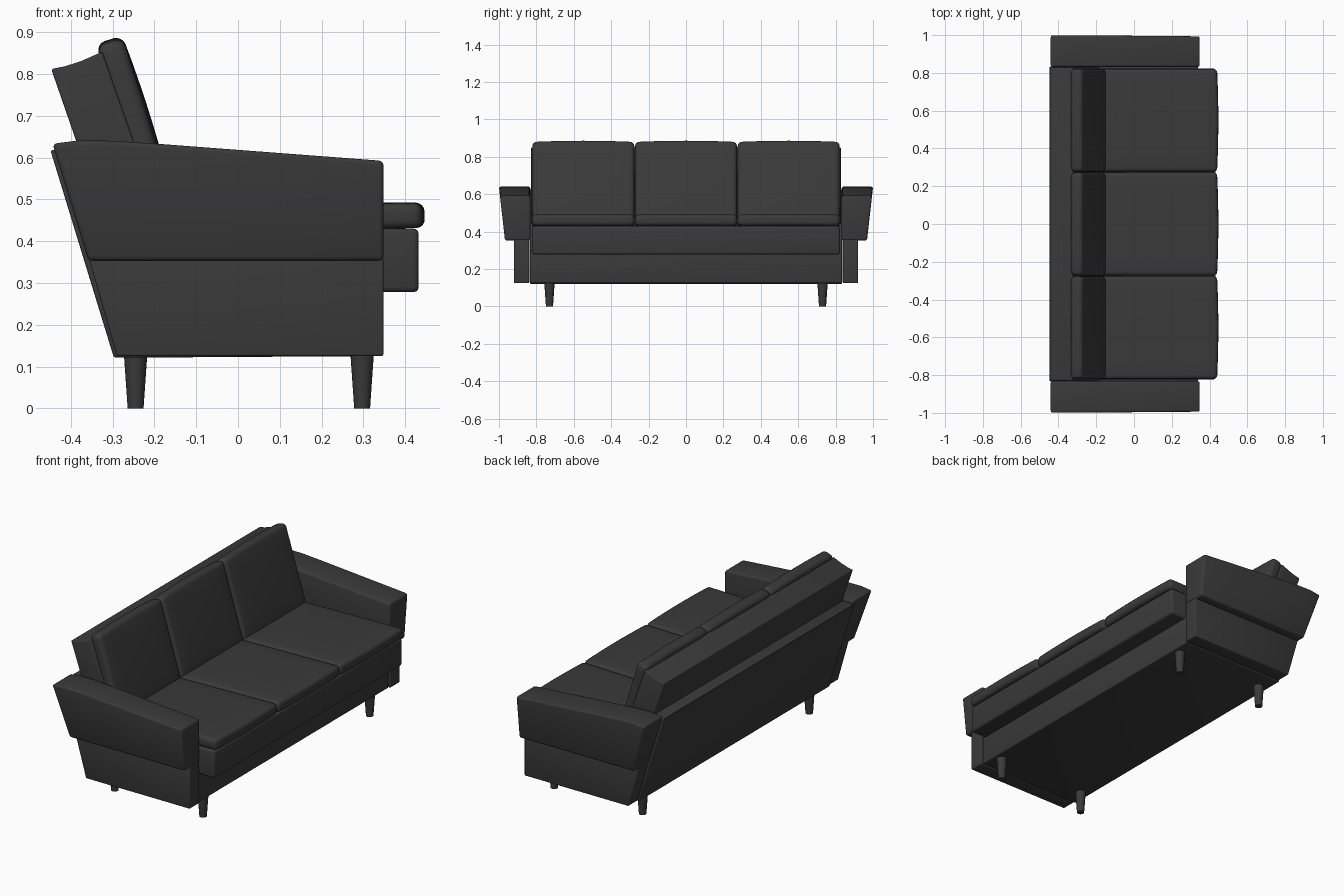
import bpy, bmesh, math
from mathutils import Matrix

if "Cube" in bpy.data.objects:
    bpy.data.objects.remove(bpy.data.objects["Cube"])

dark = bpy.data.materials.new("dark_fabric")
dark.diffuse_color = (0.042, 0.042, 0.042, 1)
dark.use_nodes = True
dark.node_tree.nodes["Principled BSDF"].inputs["Base Color"].default_value = dark.diffuse_color


def finish(bm, name):
    bmesh.ops.recalc_face_normals(bm, faces=bm.faces)
    mesh = bpy.data.meshes.new(name)
    bm.to_mesh(mesh)
    bm.free()
    mesh.materials.append(dark)
    obj = bpy.data.objects.new(name, mesh)
    bpy.context.collection.objects.link(obj)
    bpy.ops.object.select_all(action='DESELECT')
    obj.select_set(True)
    bpy.context.view_layer.objects.active = obj
    bpy.ops.object.shade_smooth_by_angle(angle=math.radians(35))
    return obj


def round_edges(bm, width, segments=3):
    sharp = [e for e in bm.edges if e.calc_face_angle(0) > math.radians(25)]
    bmesh.ops.bevel(bm, geom=sharp, offset=width, segments=segments,
                    profile=0.5, affect='EDGES', clamp_overlap=True)


def prism(name, profile, inner, outer, bevel):
    """Side profile (x, z) spanned between y = inner and y = outer(z)."""
    bm = bmesh.new()
    a = [bm.verts.new((x, inner, z)) for x, z in profile]
    b = [bm.verts.new((x, outer(z), z)) for x, z in profile]
    bm.faces.new(a)
    bm.faces.new(b[::-1])
    n = len(profile)
    for i in range(n):
        bm.faces.new((a[i], b[i], b[(i + 1) % n], a[(i + 1) % n]))
    bmesh.ops.recalc_face_normals(bm, faces=bm.faces)
    round_edges(bm, bevel)
    return finish(bm, name)


def cushion(name, size, center, tilt, bevel, crown):
    """Rounded pad; local z is its thickness, tilted about y, gently crowned."""
    sx, sy, sz = size
    bm = bmesh.new()
    bmesh.ops.create_cube(bm, size=1, matrix=Matrix.Diagonal((sx, sy, sz, 1)))
    round_edges(bm, bevel, 4)
    long_edges = [e for e in bm.edges if e.calc_length() > 0.12]
    bmesh.ops.subdivide_edges(bm, edges=long_edges, cuts=7, use_grid_fill=True)
    for v in bm.verts:
        u, w = 2 * v.co.x / sx, 2 * v.co.y / sy
        v.co.z += crown * (1 - u * u) * (1 - w * w) * (1 if v.co.z > 0 else 0)
        v.co.x += 0.007 * u * (1 - w * w)
    bm.transform(Matrix.Translation(center) @ Matrix.Rotation(tilt, 4, 'Y'))
    return finish(bm, name)


# body: sloped back shell joined to the low base
prism("body", [(-0.297, 0.121), (0.34, 0.125), (0.34, 0.30), (-0.19, 0.30),
               (-0.31, 0.622), (-0.449, 0.618)], -0.835, lambda z: 0.835, 0.006)

# seat platform
prism("seat_platform", [(-0.22, 0.278), (0.432, 0.278), (0.432, 0.43), (-0.22, 0.43)],
      -0.823, lambda z: 0.823, 0.012)

# upper backrest with a slightly dished top
prism("backrest", [(-0.447, 0.812), (-0.415, 0.818), (-0.375, 0.831), (-0.325, 0.853),
                   (-0.18, 0.44), (-0.318, 0.44)], -0.828, lambda z: 0.828, 0.006)

# three seat and back cushions
for i, y in enumerate((-0.549, 0, 0.549)):
    cushion(f"seat_cushion_{i + 1}", (0.635, 0.545, 0.06), (0.122, y, 0.455),
            math.radians(-1.2), 0.02, 0.006)
    cushion(f"back_cushion_{i + 1}", (0.44, 0.545, 0.066), (-0.242, y, 0.665),
            math.radians(73), 0.022, 0.008)

# arms: wide tapered top over a narrow lower panel, on both sides
arm_top = [(-0.358, 0.353), (0.348, 0.353), (0.348, 0.592), (-0.18, 0.632),
           (-0.30, 0.64), (-0.38, 0.641), (-0.444, 0.633)]
arm_base = [(-0.29, 0.125), (0.348, 0.125), (0.348, 0.36), (-0.357, 0.36)]
for side, label in ((-1, "left"), (1, "right")):
    prism(f"{label}_arm_top", arm_top, side * 0.832,
          lambda z: side * (0.968 + 0.113 * (z - 0.355)), 0.011)
    prism(f"{label}_arm_panel", arm_base, side * 0.838, lambda z: side * 0.92, 0.005)

    # tapered round legs
    for x, place in ((-0.245, "back"), (0.297, "front")):
        bm = bmesh.new()
        bmesh.ops.create_cone(bm, cap_ends=True, segments=24, radius1=0.019,
                              radius2=0.028, depth=0.13,
                              matrix=Matrix.Translation((x, side * 0.73, 0.065)))
        finish(bm, f"{label}_{place}_leg")
